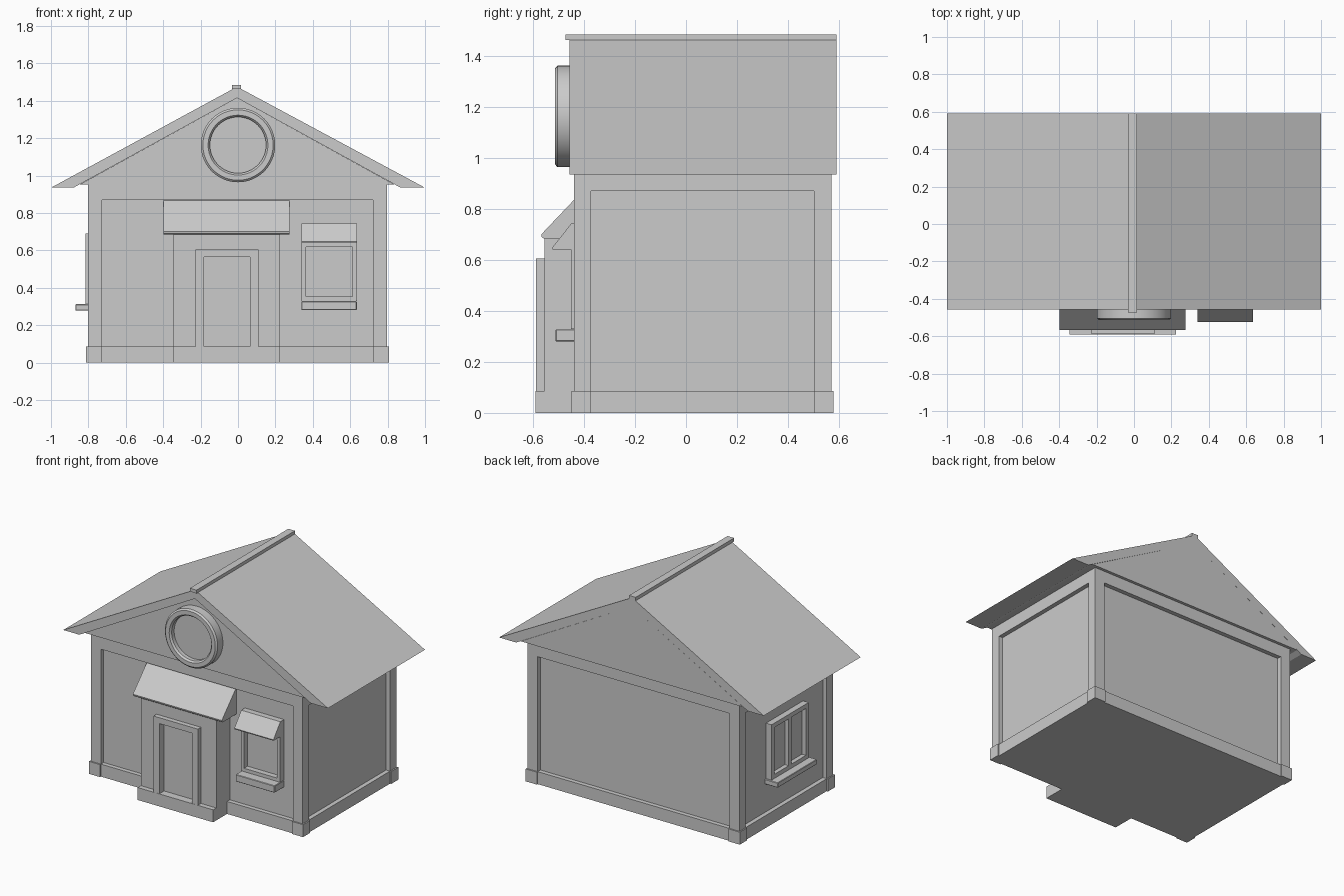
import bpy, bmesh, math
from mathutils import Vector

if "Cube" in bpy.data.objects:
    bpy.data.objects.remove(bpy.data.objects["Cube"])


def finish(name, bm, bevel=0.0):
    bmesh.ops.recalc_face_normals(bm, faces=bm.faces)
    me = bpy.data.meshes.new(name)
    bm.to_mesh(me)
    bm.free()
    ob = bpy.data.objects.new(name, me)
    bpy.context.collection.objects.link(ob)
    if bevel:
        m = ob.modifiers.new("bevel", 'BEVEL')
        m.width, m.segments = bevel, 1
    return ob


def box(name, x, y, z, bevel=0.0):
    bm = bmesh.new()
    bmesh.ops.create_cube(bm, size=1)
    for v in bm.verts:
        v.co = Vector([(a + b) / 2 + c * (b - a) for (a, b), c in zip((x, y, z), v.co)])
    return finish(name, bm, bevel)


def prism(name, pts, axis, lo, hi):
    """Extrude a 2D outline along x (points are y,z) or y (points are x,z)."""
    bm = bmesh.new()
    put = (lambda p, t: (t, p[0], p[1])) if axis == 'x' else (lambda p, t: (p[0], t, p[1]))
    face = bm.faces.new([bm.verts.new(put(p, lo)) for p in pts])
    ext = bmesh.ops.extrude_face_region(bm, geom=[face])
    d = Vector((hi - lo, 0, 0)) if axis == 'x' else Vector((0, hi - lo, 0))
    bmesh.ops.translate(bm, verts=[g for g in ext['geom'] if isinstance(g, bmesh.types.BMVert)], vec=d)
    return finish(name, bm)


# Overall wall limits and shared measurements
X0, X1, Y0, Y1 = -0.803, 0.797, -0.44, 0.57
TOP, BASE, BEAM, REC, POST, LIP = 0.953, 0.085, 0.87, 0.03, 0.075, 0.009

# Recessed wall core, skirting and top beam
box("wall_core", (X0 + REC, X1 - REC), (Y0 + REC, Y1 - REC), (0, TOP))
box("skirting", (X0, X1), (Y0, Y1), (0, BASE))
box("top_beam", (X0, X1), (Y0, Y1), (BEAM, TOP + 0.005))

# Corner posts with slightly wider feet
for sx, xa in (("left", X0), ("right", X1 - POST)):
    for sy, ya in (("front", Y0), ("back", Y1 - 0.068)):
        x, y = (xa, xa + POST), (ya, ya + 0.068)
        box(f"post_{sy}_{sx}", x, y, (0, TOP))
        fx = (x[0] - LIP, x[1]) if sx == "left" else (x[0], x[1] + LIP)
        fy = (y[0] - LIP, y[1]) if sy == "front" else (y[0], y[1] + LIP)
        box(f"post_foot_{sy}_{sx}", fx, fy, (0, BASE))

# Gable roof with flat-cut eaves, gable filling and ridge cap
C = -0.005
prism("roof", [(-1, 0.935), (C, 1.475), (1, 0.935), (0.87, 0.935), (C, 1.415), (-0.88, 0.935)],
      'y', -0.457, 0.59)
prism("gable", [(-0.845, 0.953), (0.835, 0.953), (C, 1.415)], 'y', -0.447, 0.59)
box("ridge_cap", (C - 0.028, C + 0.022), (-0.472, 0.59), (1.462, 1.485))

# Round gable window: lathed ring with a recessed disc
bm = bmesh.new()
prof = [(0, -0.475), (0.15, -0.475), (0.15, -0.502), (0.16, -0.514), (0.188, -0.514),
        (0.199, -0.504), (0.199, -0.43)]
vs = [bm.verts.new((r, y, 0)) for r, y in prof]
es = [bm.edges.new(p) for p in zip(vs, vs[1:])]
bmesh.ops.spin(bm, geom=vs + es, cent=(0, 0, 0), axis=(0, 1, 0), angle=math.tau, steps=48)
bmesh.ops.remove_doubles(bm, verts=bm.verts, dist=1e-5)
bmesh.ops.translate(bm, verts=bm.verts, vec=(0, 0, 1.163))
ring = finish("round_window", bm)
bpy.context.view_layer.objects.active = ring
ring.select_set(True)
bpy.ops.object.shade_smooth_by_angle(angle=math.radians(30))

# Entrance: porch walls around a recessed door, step, and door frame
PX0, PX1, PY = -0.345, 0.225, -0.556
DX0, DX1, DZ = -0.182, 0.065, 0.565
box("porch_left", (PX0, DX0), (PY, -0.4), (0, 0.7))
box("porch_right", (DX1, PX1), (PY, -0.4), (0, 0.7))
box("porch_lintel", (DX0, DX1), (PY, -0.4), (DZ, 0.7))
box("door", (DX0, DX1), (-0.537, -0.4), (BASE, DZ))
box("step", (PX0, PX1), (-0.59, -0.4), (0, BASE))
FX0, FX1, FZ = -0.226, 0.11, 0.605
prism("door_frame", [(FX0, BASE), (FX0, FZ), (FX1, FZ), (FX1, BASE), (DX1, BASE),
                     (DX1, DZ), (DX0, DZ), (DX0, BASE)], 'y', -0.589, PY + 0.005)

# Door awning
prism("door_awning", [(-0.405, 0.872), (-0.568, 0.7), (-0.566, 0.69), (-0.558, 0.684), (-0.405, 0.684)],
      'x', -0.397, 0.275)

# Front window: frame bars, pane, sill and awning
W0, W1, Z0, Z1, T = 0.34, 0.635, 0.33, 0.645, 0.023
wy = (-0.452, -0.4)
box("window_pane", (W0 + T, W1 - T), (-0.414, -0.4), (Z0, Z1))
for side, xa in (("left", W0), ("right", W1 - T)):
    box(f"window_stile_{side}", (xa, xa + T), wy, (Z0, Z1))
box("window_rail_bottom", (W0 + T, W1 - T), wy, (Z0, Z0 + T))
box("window_rail_top", (W0 + T, W1 - T), wy, (Z1 - T - 0.005, Z1))
box("window_sill", (W0, W1), (-0.512, -0.4), (0.28, 0.328), 0.003)
prism("window_awning", [(-0.4, 0.743), (-0.45, 0.743), (-0.525, 0.648), (-0.523, 0.641), (-0.4, 0.641)],
      'x', W0, W1)

# Left side window with two panes and a sill
S0, S1, Z0, Z1, T = -0.16, 0.24, 0.31, 0.69, 0.03
wx = (-0.815, -0.76)
box("side_window_pane", (-0.785, -0.76), (S0 + T, S1 - T), (Z0, Z1))
for n, ya in (("front", S0), ("middle", (S0 + S1 - T) / 2), ("back", S1 - T)):
    box(f"side_window_bar_{n}", wx, (ya, ya + T), (Z0, Z1))
for n, za in (("bottom", Z0), ("top", Z1 - T)):
    box(f"side_window_rail_{n}", wx, (S0, S1), (za, za + T))
box("side_window_sill", (-0.87, -0.76), (S0 - 0.012, S1 + 0.012), (0.278, 0.312), 0.003)
